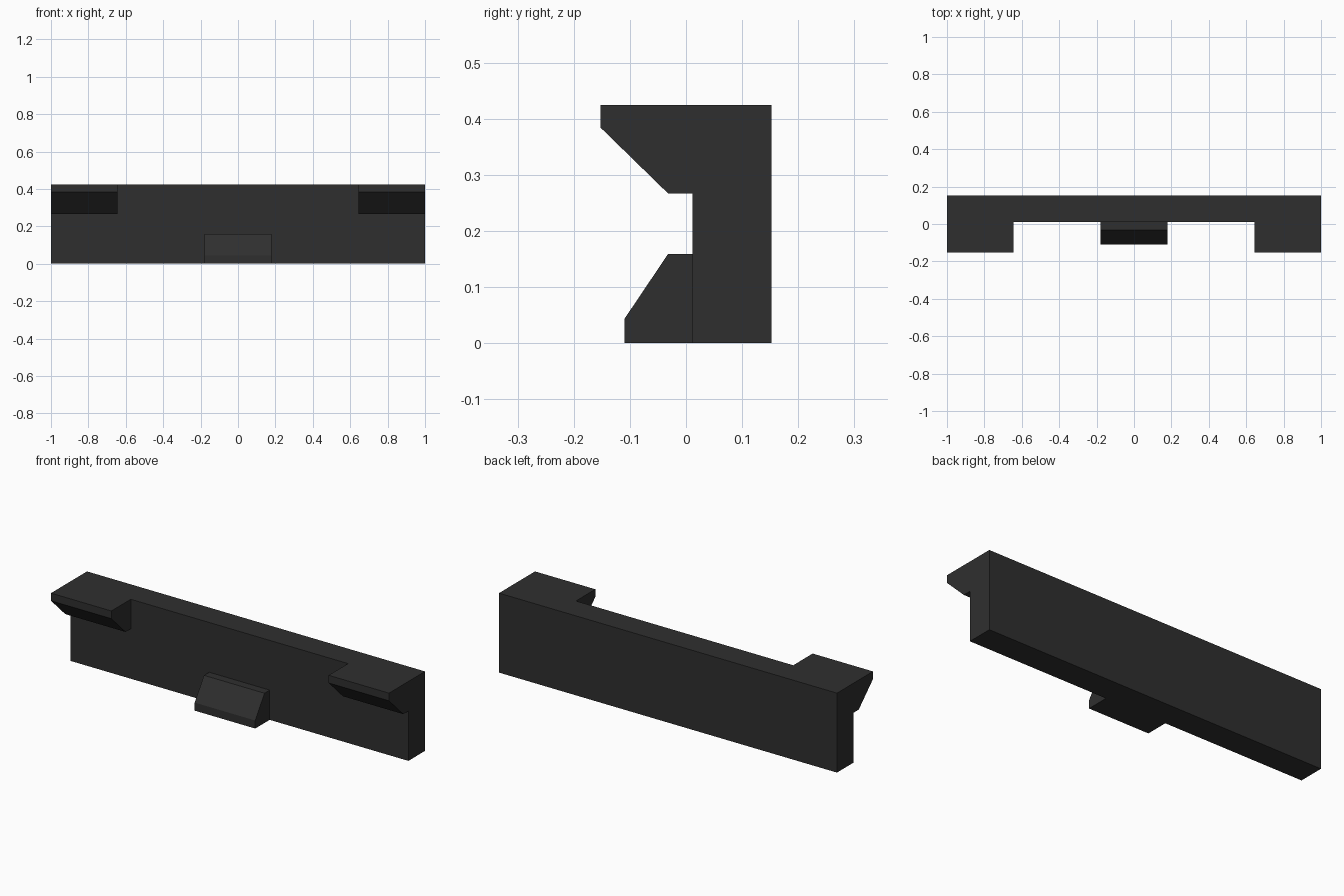
import bpy
import bmesh

if "Cube" in bpy.data.objects:
    bpy.data.objects.remove(bpy.data.objects["Cube"])

charcoal = bpy.data.materials.new("charcoal")
charcoal.diffuse_color = (0.028, 0.028, 0.028, 1)
charcoal.use_nodes = True
charcoal.node_tree.nodes["Principled BSDF"].inputs["Base Color"].default_value = charcoal.diffuse_color


def extrude_profile(name, profile, x0, x1):
    """Extrude a (y, z) profile along x."""
    bm = bmesh.new()
    face = bm.faces.new([bm.verts.new((x0, y, z)) for y, z in profile])
    geom = bmesh.ops.extrude_face_region(bm, geom=[face])["geom"]
    verts = [g for g in geom if isinstance(g, bmesh.types.BMVert)]
    bmesh.ops.translate(bm, verts=verts, vec=(x1 - x0, 0, 0))
    bmesh.ops.recalc_face_normals(bm, faces=bm.faces)
    mesh = bpy.data.meshes.new(name)
    bm.to_mesh(mesh)
    bm.free()
    mesh.materials.append(charcoal)
    obj = bpy.data.objects.new(name, mesh)
    bpy.context.collection.objects.link(obj)
    return obj


BACK, FACE, TOP = 0.152, 0.012, 0.425

# Long rectangular bar
extrude_profile("bar", [(FACE, 0), (BACK, 0), (BACK, TOP), (FACE, TOP)], -1, 1)

# Chamfered hooks at both upper ends
hook = [(FACE, TOP), (-0.152, TOP), (-0.152, 0.384), (-0.032, 0.267), (FACE, 0.267)]
extrude_profile("left_hook", hook, -1, -0.643)
extrude_profile("right_hook", hook, 0.643, 1)

# Sloped tab at the lower middle
tab = [(FACE, 0), (-0.11, 0), (-0.11, 0.043), (-0.032, 0.159), (FACE, 0.159)]
extrude_profile("lower_tab", tab, -0.179, 0.179)
